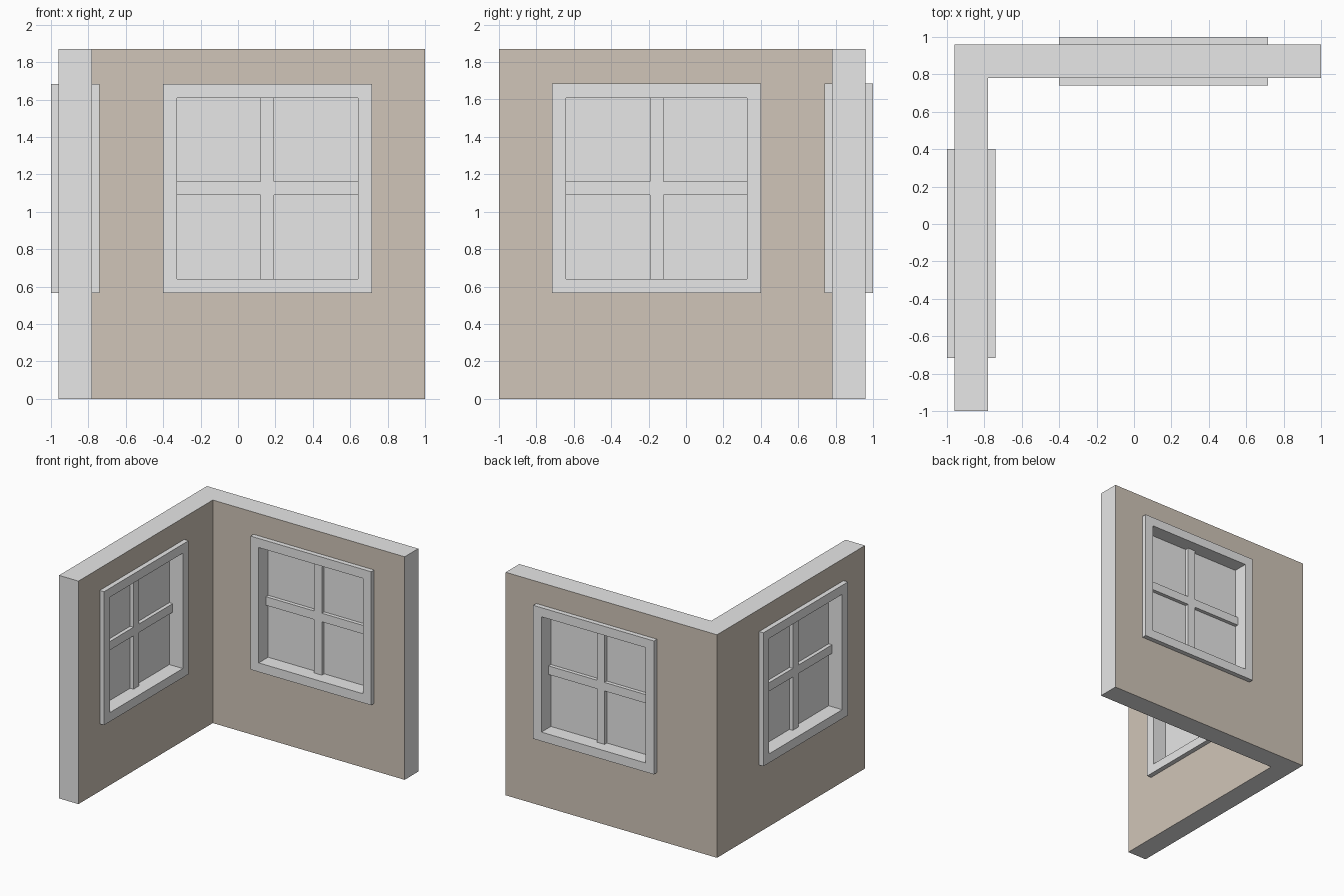
import bpy, bmesh

if "Cube" in bpy.data.objects:
    bpy.data.objects.remove(bpy.data.objects["Cube"])


def material(name, rgb):
    m = bpy.data.materials.new(name)
    m.diffuse_color = (*rgb, 1)
    m.use_nodes = True
    m.node_tree.nodes["Principled BSDF"].inputs["Base Color"].default_value = m.diffuse_color
    return m


GREY = material("light grey", (0.8, 0.8, 0.8))
TAN = material("tan plaster", (0.63, 0.557, 0.48))

# Window layout in the back wall (x and z), shared by both walls
X0, X1, Z0, Z1 = -0.402, 0.717, 0.565, 1.684    # outer frame
RIM = 0.076                                     # frame width
CX, CZ = (X0 + X1) / 2, (Z0 + Z1) / 2
YF, YB, YM = 0.74, 1.0, 0.87                    # frame depth and middle
BAR = 0.036                                     # half bar thickness


def to_object(name, bm, mats, left=False):
    """Finish a mesh; left=True mirrors it over the wall corner's diagonal."""
    if left:
        for v in bm.verts:
            v.co.x, v.co.y = -v.co.y, -v.co.x
    bmesh.ops.recalc_face_normals(bm, faces=bm.faces)
    me = bpy.data.meshes.new(name)
    bm.to_mesh(me)
    bm.free()
    for m in mats:
        me.materials.append(m)
    ob = bpy.data.objects.new(name, me)
    bpy.context.collection.objects.link(ob)
    return ob


def rect(x0, x1, z0, z1):
    return [(x0, z0), (x1, z0), (x1, z1), (x0, z1)]


def prism(outline, y0, y1):
    """Extrude an (x, z) outline along y."""
    bm = bmesh.new()
    a, b = [[bm.verts.new((x, y, z)) for x, z in outline] for y in (y0, y1)]
    bm.faces.new(a)
    bm.faces.new(b)
    for i in range(len(a)):
        j = (i + 1) % len(a)
        bm.faces.new((a[i], a[j], b[j], b[i]))
    return bm


def ring(outer, inner, y0, y1):
    """Rectangular frame with a through opening."""
    bm = bmesh.new()
    loops = [[bm.verts.new((x, y, z)) for x, z in o]
             for o, y in ((outer, y0), (outer, y1), (inner, y1), (inner, y0))]
    for k in range(4):
        p, q = loops[k], loops[(k + 1) % 4]
        for i in range(4):
            j = (i + 1) % 4
            bm.faces.new((p[i], p[j], q[j], q[i]))
    return bm


# L-shaped corner wall: tan on the broad sides, grey on ends, top and bottom
bm = bmesh.new()
plan = [(-0.96, 0.96), (-0.96, -1), (-0.78, -1), (-0.78, 0.78), (1, 0.78), (1, 0.96)]
base = bm.faces.new([bm.verts.new((x, y, 0)) for x, y in plan])
ext = bmesh.ops.extrude_face_region(bm, geom=[base], use_keep_orig=True)
bmesh.ops.translate(bm, vec=(0, 0, 1.87),
                    verts=[v for v in ext["geom"] if isinstance(v, bmesh.types.BMVert)])
bm.normal_update()
for f in bm.faces:
    f.material_index = int(abs(f.normal.z) < 0.5 and f.calc_area() > 1)
wall = to_object("corner_wall", bm, [GREY, TAN])

outer = rect(X0, X1, Z0, Z1)
inner = rect(X0 + RIM, X1 - RIM, Z0 + RIM, Z1 - RIM)
r = RIM / 2
middle = rect(X0 + r, X1 - r, Z0 + r, Z1 - r)
e = (X1 - X0) / 2 - r                           # bar reach, into the frame
b = BAR
cross = [(CX + x, CZ + z) for x, z in (
    (-e, -b), (-b, -b), (-b, -e), (b, -e), (b, -b), (e, -b),
    (e, b), (b, b), (b, e), (-b, e), (-b, b), (-e, b))]

for side, left in (("back", False), ("left", True)):
    # Opening through the wall, hidden behind the frame
    cutter = to_object(side + "_opening_cutter", prism(middle, 0.7, 1.05), [GREY], left)
    cutter.hide_render = True
    cutter.hide_set(True)
    mod = wall.modifiers.new(side + "_opening", "BOOLEAN")
    mod.operation = "DIFFERENCE"
    mod.solver = "EXACT"
    mod.object = cutter
    # Frame, crossing bars and pane
    to_object(side + "_window_frame", ring(outer, inner, YF, YB), [GREY], left)
    to_object(side + "_window_bars", prism(cross, YM - b, YM + b), [GREY], left)
    to_object(side + "_window_pane", prism(middle, YM - 0.005, YM + 0.005), [GREY], left)
